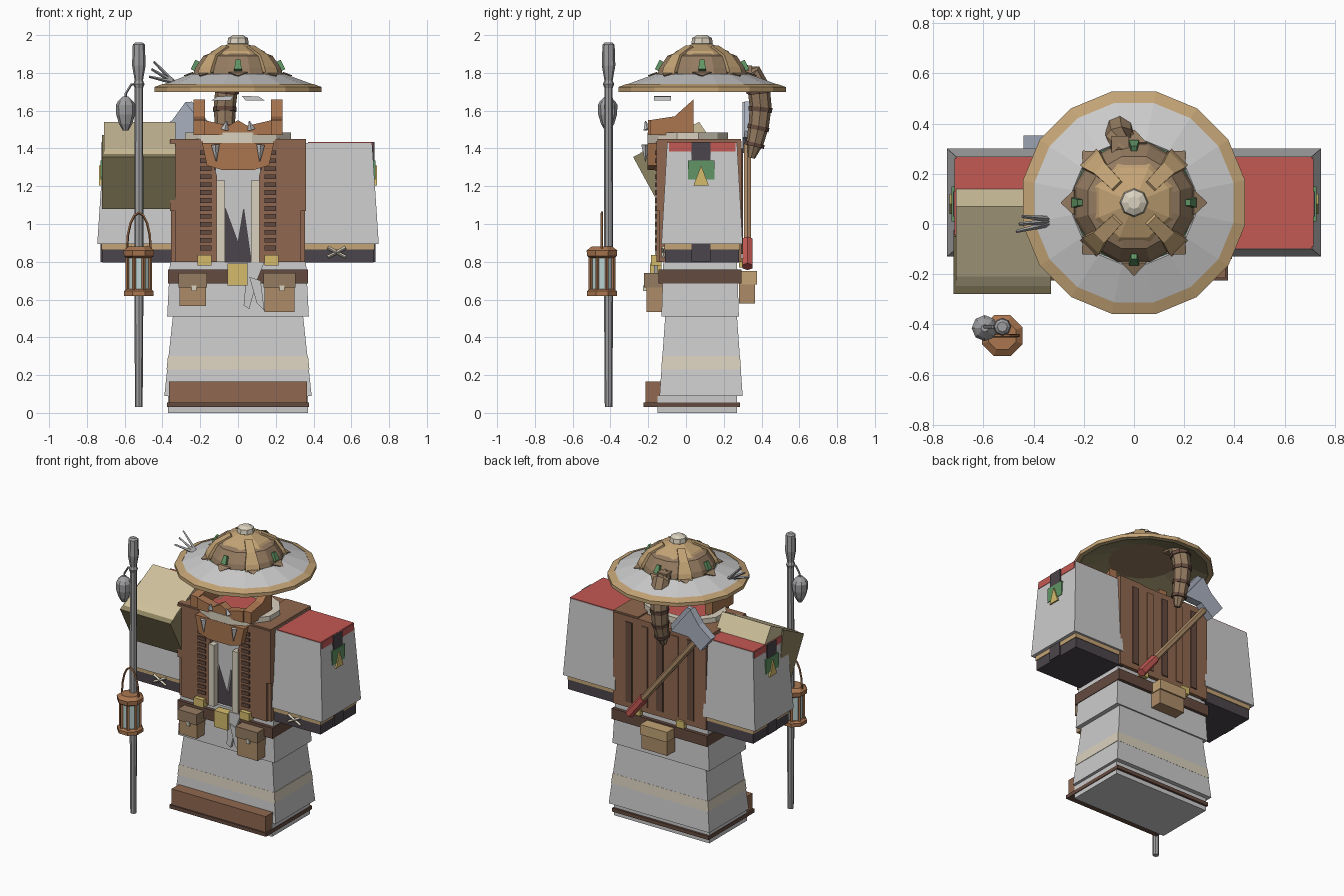
import bpy, bmesh, math
from mathutils import Vector

if "Cube" in bpy.data.objects:
    bpy.data.objects.remove(bpy.data.objects["Cube"])

mats = {}
PAL = dict(brown=(.28,.14,.08), dark=(.13,.07,.05), copper=(.40,.18,.08), tan=(.55,.37,.18), leather=(.42,.26,.14),
           hide=(.30,.20,.12), cream=(.70,.64,.52), red=(.55,.10,.09), black=(.07,.06,.07), gold=(.66,.50,.15),
           olive=(.27,.23,.12), straw=(.62,.53,.33), steel=(.40,.44,.52), green=(.12,.30,.13), glass=(.5,.65,.64),
           iron=(.35,.35,.36))

def make(name, verts, faces, col=None):
    me = bpy.data.meshes.new(name)
    me.from_pydata([tuple(v) for v in verts], [], faces)
    bm = bmesh.new(); bm.from_mesh(me)
    bmesh.ops.recalc_face_normals(bm, faces=bm.faces)
    bm.to_mesh(me); bm.free()
    if col:
        if col not in mats:
            mats[col] = bpy.data.materials.new(col)
            mats[col].diffuse_color = (*PAL[col], 1)
        me.materials.append(mats[col])
    ob = bpy.data.objects.new(name, me)
    bpy.context.collection.objects.link(ob)
    return ob

def loft(name, rings, col=None, closed=False):
    """Skin equal-length rings; cap the ends, or join last to first."""
    n, m = len(rings[0]), len(rings)
    faces = [(i*n+j, i*n+(j+1) % n, (i+1) % m*n+(j+1) % n, (i+1) % m*n+j)
             for i in range(m if closed else m-1) for j in range(n)]
    if not closed:
        faces += [tuple(range(n)), tuple(range((m-1)*n, m*n))]
    return make(name, [v for r in rings for v in r], faces, col)

def rect(x0, x1, y0, y1, z):
    return [(x0,y0,z), (x1,y0,z), (x1,y1,z), (x0,y1,z)]

def box(name, x0, x1, y0, y1, z0, z1, col=None):
    return loft(name, [rect(x0,x1,y0,y1,z0), rect(x0,x1,y0,y1,z1)], col)

def lathe(name, prof, n, c, col=None, sy=1, closed=False, ph=0.0):
    return loft(name, [[(c[0]+r*math.cos(ph+2*math.pi*k/n), c[1]+sy*r*math.sin(ph+2*math.pi*k/n), z)
                        for k in range(n)] for r, z in prof], col, closed)

def prism(name, pts, a, b, axis, col=None):
    """Extrude a 2D outline: axis x -> (y,z) outline, axis y -> (x,z) outline."""
    f = (lambda p, t: (t, p[0], p[1])) if axis == 'x' else (lambda p, t: (p[0], t, p[1]))
    return loft(name, [[f(p, a) for p in pts], [f(p, b) for p in pts]], col)

def sweep(name, path, radii, n, col=None):
    P = [Vector(p) for p in path]
    rings = []
    for i, p in enumerate(P):
        d = (P[min(i+1, len(P)-1)] - P[max(i-1, 0)]).normalized()
        u = d.cross(Vector((0, 1, 0) if abs(d.y) < .8 else (1, 0, 0))).normalized()
        v = d.cross(u)
        r = radii[i] if isinstance(radii, list) else radii
        rings.append([p + r*(u*math.cos(2*math.pi*k/n) + v*math.sin(2*math.pi*k/n)) for k in range(n)])
    return loft(name, rings, col)

# Robe, hem, feet
box("robe_base", -.37, .37, -.15, .27, 0, .09)
loft("robe_skirt", [rect(-.39,.39,-.14,.30,.09), rect(-.345,.345,-.11,.27,.51)])
loft("robe_upper", [rect(-.375,.375,-.13,.28,.51), rect(-.36,.36,-.12,.27,.80)])
loft("robe_band", [rect(-.378,.378,-.131,.291,.23), rect(-.371,.371,-.126,.286,.30)], "cream")
box("sole", -.375, .375, -.225, .285, .03, .055, "dark")
box("boot_front", -.365, .365, -.215, -.10, .055, .165, "brown")

# Jacket with open front
box("jacket_back", -.36, .36, .20, .295, .80, 1.44, "brown")
box("shirt_core", -.34, .34, -.10, .22, .78, 1.43, "black")
prism("shirt_front", [(-.12,1.42),(.12,1.42),(.12,.80),(.07,.80),(.03,1.08),(0,.90),(-.07,1.09),(-.12,.8)],
      -.12, -.09, 'y')
for i in range(5):
    box(f"back_fold_{i}", -.27+i*.12, -.22+i*.12, .29, .302, .84, 1.40, "brown" if i % 2 else "dark")
for s, side in ((-1, "left"), (1, "right")):
    prism("jacket_panel_"+side, [(s*x, z) for x, z in
          ((.36,1.44),(.17,1.44),(.11,1.25),(.11,.80),(.33,.80),(.33,1.07),(.36,1.07))], -.155, -.09, 'y', "brown")
    box("jacket_shoulder_"+side, s*.17, s*.36, -.15, .29, 1.40, 1.45, "brown")
    box("jacket_flank_"+side, s*.31, s*.355, -.14, .28, .80, 1.42, "brown")
    box("jacket_trim_"+side, s*.07, s*.115, -.165, -.12, .80, 1.23, "cream")
    for i in range(13):
        box(f"jacket_lacing_{side}_{i}", s*.14, s*.20, -.163, -.15, .86+i*.042, .885+i*.042, "dark")

    # Sleeves, cuffs and arm badges
    loft("sleeve_"+side, [rect(s*.34,s*.745,-.13,.30,.895), rect(s*.36,s*.71,-.10,.27,1.43)])
    box("sleeve_cap_"+side, s*.37, s*.71, -.098, .268, 1.425, 1.435, "red")
    box("sleeve_stripe_"+side, s*.70, s*.716, -.09, .262, 1.385, 1.433, "red")
    box("cuff_tan_"+side, s*.33, s*.722, -.115, .285, .865, .90, "tan")
    box("cuff_dark_"+side, s*.33, s*.718, -.11, .28, .795, .866, "black")
    box("cuff_strap_"+side, s*.70, s*.727, .03, .13, .80, .90, "black")
    for k in (-1, 1):
        sweep(f"cuff_cross_{side}_{k}", [(s*.475,-.12,.85-k*.025), (s*.57,-.12,.85+k*.025)], .009, 4, "cream")
    box("badge_strap_"+side, s*.70, s*.722, .03, .13, 1.33, 1.433, "black")
    box("badge_cloth_"+side, s*.70, s*.727, .01, .15, 1.235, 1.335, "green")
    prism("badge_mark_"+side, [(.04,1.205),(.12,1.205),(.08,1.31)], s*.70, s*.735, 'x', "gold")

    # Belt pouches and clasps
    x0, x1, z0 = (.17, .31, .565) if s < 0 else (.14, .30, .535)
    box("pouch_"+side, s*x0, s*x1, -.21, -.12, z0, .73, "leather")
    box("pouch_flap_"+side, s*(x0-.005), s*(x1+.005), -.222, -.12, .665, .74, "hide")
    box("pouch_button_"+side, s*.22, s*.245, -.228, -.21, .645, .675, "cream")
    box("jacket_clasp_"+side, s*.14, s*.215, -.185, -.13, .78, .835, "gold")
    box("back_clasp_"+side, s*.14, s*.20, .28, .31, .77, .82, "gold")

    # Mask cheeks, fangs, brows
    prism("mask_cheek_"+side, [(-.19,1.47),(-.19,1.55),(-.06,1.57),(.04,1.66),(.04,1.47)],
          s*.175, s*.235, 'x', "copper")
    prism("mask_lip_"+side, [(s*.18,1.55),(s*.05,1.52),(0,1.55),(0,1.47),(s*.18,1.47)], -.20, -.14, 'y', "copper")
    sweep("fang_"+side, [(s*.12,-.215,1.42),(s*.115,-.215,1.33)], [.022,.002], 4)
    sweep("small_fang_"+side, [(s*.07,-.205,1.50),(s*.06,-.215,1.545)], [.02,.003], 4)
    prism("brow_"+side, [(s*.02,1.678),(s*.11,1.675),(s*.14,1.655),(s*.04,1.655)], -.17, -.08, 'y')

box("belt", -.37, .37, -.145, .295, .685, .76, "dark")
box("belt_buckle", -.055, .05, -.19, -.13, .675, .79, "gold")
prism("sash_tail_long", [(.05,.80),(.14,.80),(.10,.70),(.06,.55),(.03,.57)], -.17, -.15, 'y')
prism("sash_tail_short", [(.06,.72),(.12,.70),(.14,.54),(.10,.58)], -.18, -.165, 'y')
box("back_pouch", -.11, .09, .28, .365, .58, .74, "leather")
box("back_pouch_flap", -.115, .095, .28, .375, .68, .75, "tan")

# Collar and chin guard
lathe("collar", [(.29,1.42),(.29,1.485),(.235,1.485),(.235,1.42)], 12, (0,.01), "cream", .76, True, math.pi/12)
lathe("collar_lining", [(.25,1.41),(.25,1.45)], 12, (0,.01), "red", .76)
prism("chin_guard", [(-.19,1.43),(.19,1.43),(.165,1.31),(.08,1.285),(-.08,1.285),(-.165,1.31)],
      -.205, -.12, 'y', "copper")

# Left shoulder guard, tilted forward
prism("shoulder_guard_front", [(-.28,1.355),(-.13,1.08),(.0,1.15),(-.05,1.47)], -.72, -.33, 'x', "olive")
prism("shoulder_guard_top", [(-.275,1.35),(-.21,1.40),(.07,1.54),(.14,1.435),(-.1,1.38)], -.71, -.33, 'x', "straw")

# Hat
H = (0, .085)
lathe("hat_brim", [(.445,1.725),(.25,1.795),(.23,1.775),(.44,1.705)], 16, H, None, 1, True, math.pi/16)
lathe("hat_brim_edge", [(.452,1.70),(.452,1.725),(.405,1.742),(.405,1.71)], 16, H, "tan", 1, True, math.pi/16)
lathe("hat_underside", [(.43,1.704),(.24,1.772),(.22,1.775),(.42,1.700)], 16, H, "olive", 1, True, math.pi/16)
lathe("hat_lining", [(.255,1.764),(.20,1.80),(.21,1.81),(.25,1.785)], 16, H, "green", 1, True, math.pi/16)
lathe("hat_dome", [(.25,1.775),(.235,1.825),(.19,1.89),(.15,1.905),(.05,1.945)], 12, H, "hide", 1, False, math.pi/12)
lathe("hat_top", [(.175,1.89),(.15,1.915),(.05,1.955)], 8, H, "tan", 1, False, math.pi/8)
lathe("hat_finial", [(.04,1.94),(.057,1.955),(.052,1.985),(.025,2.0)], 8, H, "cream")
for k in range(8):
    a = k*math.pi/4
    d, t = Vector((math.cos(a), math.sin(a), 0)), Vector((-math.sin(a), math.cos(a), 0))
    C = Vector((H[0], H[1], 0))
    def slab(r, z, w, h):
        return [C+d*r-t*w+Vector((0,0,z)), C+d*r+t*w+Vector((0,0,z)),
                C+d*(r-.02)+t*w+Vector((0,0,z-h)), C+d*(r-.02)-t*w+Vector((0,0,z-h))]
    if k % 2:
        loft(f"hat_strap_{k}", [slab(.26,1.785,.045,.01), slab(.243,1.83,.045,.01),
                                slab(.197,1.895,.03,.01), slab(.10,1.945,.025,.02)], "tan")
    else:
        loft(f"hat_gem_{k}", [slab(.25,1.82,.02,.01), slab(.225,1.87,.012,.01)], "green")
    loft(f"hat_spike_{k}", [slab(.24,1.805,.05,.02), slab(.29,1.786,.003,.008)], "hide")
for k in range(3):
    sweep(f"hat_feather_{k}", [(-.34,.0+.01*k,1.75), (-.47+.012*k,-.03+.03*k,1.78+.04*k)], [.012,.006], 4, "iron")

# Braided tail hanging from the hat
path = [(-.05,.29,1.80),(-.055,.35,1.79),(-.06,.385,1.72),(-.07,.395,1.62),(-.07,.385,1.52),(-.07,.365,1.43),(-.07,.345,1.35)]
sweep("tail", path, [.05,.058,.06,.058,.054,.046,.02], 8, "hide")
box("tail_mount", -.09, -.02, .27, .35, 1.76, 1.84, "hide")
for i in range(2, 6):
    p, q = Vector(path[i]), Vector(path[i+1])
    sweep(f"tail_band_{i}", [p, p+(q-p)*.25], .068-.005*(i-2), 8, "dark")

# Axe slung on the back
a0, a1 = Vector((.20,.325,.79)), Vector((-.36,.325,1.49))
d = (a1-a0).normalized(); n = Vector((d.z, 0, -d.x))
sweep("axe_handle", [a0, a1], .022, 6, "leather")
sweep("axe_grip", [a0-d*.02, a0+d*.16], .03, 6, "red")
def at(u, v):
    p = a1 + d*u + n*v
    return (p.x, p.z)
prism("axe_head", [at(.04,-.07), at(.04,.05), at(.07,.16), at(-.17,.16), at(-.09,.05), at(-.09,-.07)],
      .298, .352, 'y', "steel")
prism("axe_edge", [at(.07,.16), at(.05,.19), at(-.15,.19), at(-.17,.16)], .31, .34, 'y', "steel")

# Staff with hanging bulb
S = (-.525, -.41)
lathe("staff", [(.02,.03),(.024,.6),(.024,1.2),(.022,1.72),(.03,1.74),(.022,1.76),(.036,1.84),(.032,1.95),(.02,1.96)],
      8, S, "iron")
sweep("staff_hook", [(-.525,-.41,1.74),(-.565,-.41,1.74),(-.595,-.41,1.69),(-.595,-.41,1.65)], .007, 5, "iron")
lathe("hanging_bulb", [(.015,1.675),(.04,1.65),(.052,1.63),(.05,1.58),(.035,1.53),(.015,1.495)], 8, (-.595,-.415), "iron")

# Lantern
L = (-.525, -.445)
lathe("lantern_base", [(.085,.62),(.085,.645),(.07,.655)], 8, L, "copper", 1, False, math.pi/8)
lathe("lantern_roof", [(.07,.82),(.085,.83),(.088,.86),(.06,.88)], 8, L, "copper", 1, False, math.pi/8)
lathe("lantern_glass", [(.058,.65),(.058,.83)], 8, L, "glass", 1, False, math.pi/8)
for k in range(8):
    a = math.pi/8 + k*math.pi/4
    x, y = L[0]+.066*math.cos(a), L[1]+.066*math.sin(a)
    sweep(f"lantern_bar_{k}", [(x,y,.64),(x,y,.84)], .01, 4, "copper")
sweep("lantern_handle", [(L[0]+.063*math.cos(t*math.pi/8), L[1], .87+.19*math.sin(t*math.pi/8)) for t in range(9)],
      .007, 5, "copper")

for m in bpy.data.materials:
    if m.users and not m.is_grease_pencil:
        m.use_nodes = True
        m.node_tree.nodes["Principled BSDF"].inputs["Base Color"].default_value = m.diffuse_color
